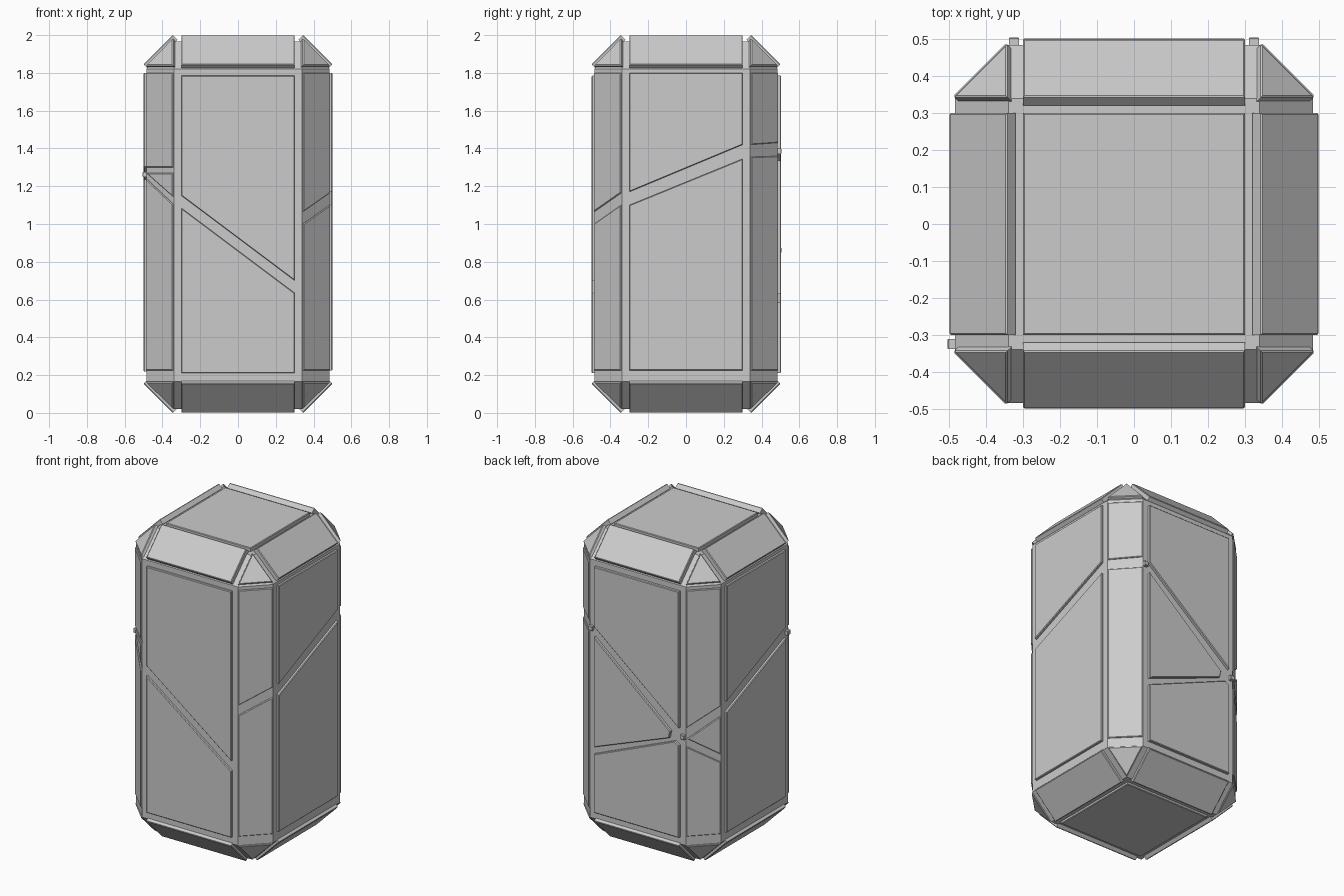
import bpy, bmesh
from math import radians
from mathutils import Vector, Matrix

if "Cube" in bpy.data.objects:
    bpy.data.objects.remove(bpy.data.objects["Cube"])


def add_object(name, bm):
    bmesh.ops.recalc_face_normals(bm, faces=bm.faces)
    me = bpy.data.meshes.new(name)
    bm.to_mesh(me)
    bm.free()
    ob = bpy.data.objects.new(name, me)
    bpy.context.collection.objects.link(ob)
    return ob


def plate(name, outer, normal, depth, bevel=0.004):
    """Flat plate: outline on the outer surface, thickened inwards."""
    bm = bmesh.new()
    inward = Vector(normal).normalized() * -depth
    top = [bm.verts.new(p) for p in outer]
    low = [bm.verts.new(Vector(p) + inward) for p in outer]
    bm.faces.new(top)
    bm.faces.new(low[::-1])
    for i in range(len(top)):
        j = (i + 1) % len(top)
        bm.faces.new((top[i], low[i], low[j], top[j]))
    rim = [e for e in bm.edges if e.verts[0] in top and e.verts[1] in top]
    bmesh.ops.bevel(bm, geom=rim, offset=bevel, segments=1, affect='EDGES')
    return add_object(name, bm)


def wall(name, angle, dist, pts, depth=0.025, width=1.0, bevel=0.004):
    """Upright plate; pts are (across, z) as seen from outside."""
    rot = Matrix.Rotation(radians(angle), 3, 'Z')
    n = rot @ Vector((0, -1, 0))
    u = rot @ Vector((1, 0, 0))
    outer = [n * dist + u * (a * width) + Vector((0, 0, z)) for a, z in pts]
    plate(name, outer, n, depth, bevel)


# Core body with chamfered edges and cut corners
bm = bmesh.new()
for sx in (-1, 1):
    for sy in (-1, 1):
        for z in (0.165, 1.82):
            bm.verts.new((0.485 * sx, 0.34 * sy, z))
            bm.verts.new((0.34 * sx, 0.485 * sy, z))
        for z in (0.02, 1.965):
            bm.verts.new((0.34 * sx, 0.34 * sy, z))
bmesh.ops.convex_hull(bm, input=bm.verts)
bmesh.ops.dissolve_limit(bm, angle_limit=0.01, verts=bm.verts, edges=bm.edges)
add_object("core_body", bm)

# Split side panels: (name, angle, distance, bottom, top, seam upper l/r, seam lower l/r)
for name, ang, d, z0, z1, ul, ur, ll, lr in (
        ("front", 0, 0.50, 0.21, 1.785, 1.15, 0.70, 1.085, 0.635),
        ("right", 90, 0.50, 0.225, 1.80, 1.17, 1.42, 1.10, 1.345),
        ("left", 270, 0.50, 0.22, 1.80, 1.06, 1.305, 0.99, 1.235)):
    wall(name + "_upper_panel", ang, d, [(-.3, ul), (.3, ur), (.3, z1), (-.3, z1)])
    wall(name + "_lower_panel", ang, d, [(-.3, z0), (.3, z0), (.3, lr), (-.3, ll)])

# Back side has three panels
wall("back_upper_panel", 180, 0.503, [(-.3, 1.40), (.3, .91), (.3, 1.785), (-.3, 1.785)])
wall("back_middle_panel", 180, 0.503, [(-.3, .63), (.23, .83), (.23, .89), (-.3, 1.335)][:2]
     + [(.24, .875), (-.3, 1.335)])
wall("back_lower_panel", 180, 0.503, [(-.3, .21), (.3, .21), (.3, .80), (.27, .82), (-.3, .585)])

# Upright corner panels
CZ0, CZ1 = 0.225, 1.80
for name, ang, ul, ur, ll, lr in (
        ("front_right", 45, 1.065, 1.165, 1.00, 1.10),
        ("back_right", 135, 1.42, 1.43, 1.355, 1.36),
        ("back_left", 225, 0.92, 1.045, 0.80, 0.685),
        ("front_left", 315, 1.30, 1.30, 1.24, 1.105)):
    wall(name + "_corner_upper", ang, 0.591, [(-1, ul), (1, ur), (1, CZ1), (-1, CZ1)], 0.02, 0.101)
    wall(name + "_corner_lower", ang, 0.591, [(-1, CZ0), (1, CZ0), (1, lr), (-1, ll)], 0.02, 0.101)
wall("back_left_corner_wedge", 225, 0.591, [(-.95, .85), (1, .735), (1, .98)], 0.02, 0.101)
wall("front_left_corner_wedge", 315, 0.591, [(-.98, 1.27), (1, 1.145), (1, 1.27)], 0.02, 0.101)

# Small studs where three seams meet
for i, (ang, a, z) in enumerate(((180, .325, .86), (180, -.325, 1.385), (270, .325, 1.262))):
    s = 0.014
    wall("seam_stud_%d" % i, ang, 0.505, [(a - s, z - s), (a + s, z - s), (a + s, z + s), (a - s, z + s)],
         0.025, bevel=0.003)

# Sloped edge panels and triangular corner caps, top and bottom
for end, s, hi, lo, tip, base in (("top", 1, 2.0, 1.845, 1.985, 1.84),
                                  ("bottom", -1, 0.0, 0.155, 0.02, 0.16)):
    for k, side in enumerate(("front", "right", "back", "left")):
        rot = Matrix.Rotation(radians(90 * k), 3, 'Z')
        plate(f"{end}_{side}_slope_panel",
              [rot @ Vector(p) for p in ((-.3, -.5, lo), (.3, -.5, lo), (.3, -.345, hi), (-.3, -.345, hi))],
              rot @ Vector((0, -1, s)), 0.035)
        plate(f"{end}_corner_cap_{k}",
              [rot @ Vector(p) for p in ((.345, -.345, tip), (.345, -.488, base), (.488, -.345, base))],
              rot @ Vector((1, -1, s)), 0.022)

# Top and bottom panels
for name, z, s in (("top_panel", 1.988, 1), ("bottom_panel", 0.005, -1)):
    plate(name, [(-.3, -.3, z), (.3, -.3, z), (.3, .3, z), (-.3, .3, z)], (0, 0, s), 0.03)
